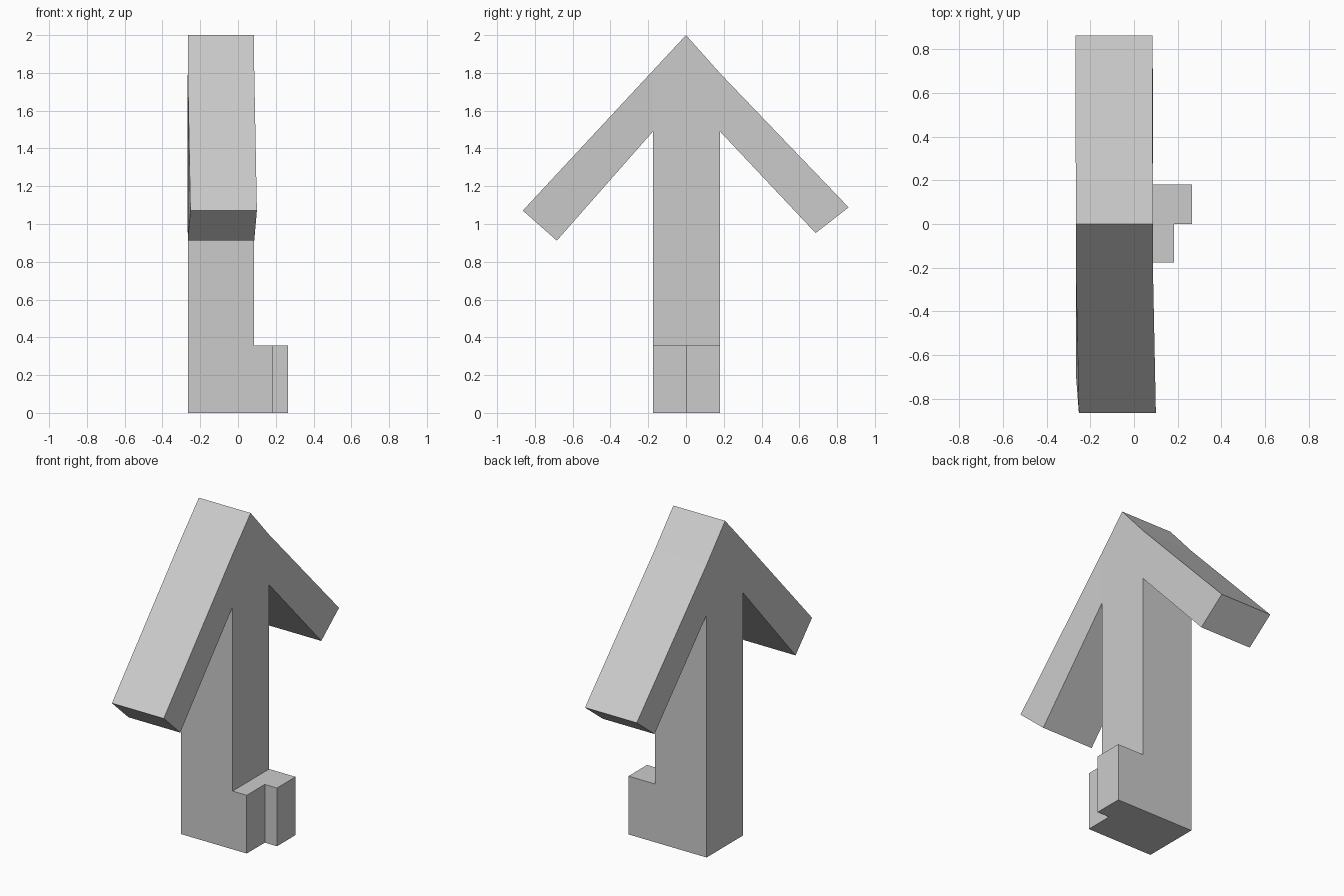
import bpy, bmesh
from mathutils import Vector

if "Cube" in bpy.data.objects:
    bpy.data.objects.remove(bpy.data.objects["Cube"])


def make_prism(name, points, faces, offset):
    """Extrude a flat set of connected faces along offset into a closed solid."""
    bm = bmesh.new()
    verts = [bm.verts.new(p) for p in points]
    flat = [bm.faces.new([verts[i] for i in f]) for f in faces]
    new = bmesh.ops.extrude_face_region(bm, geom=flat, use_keep_orig=True)["geom"]
    moved = [g for g in new if isinstance(g, bmesh.types.BMVert)]
    bmesh.ops.translate(bm, verts=moved, vec=Vector(offset))
    bmesh.ops.recalc_face_normals(bm, faces=bm.faces)
    mesh = bpy.data.meshes.new(name)
    bm.to_mesh(mesh)
    bm.free()
    obj = bpy.data.objects.new(name, mesh)
    bpy.context.collection.objects.link(obj)
    return obj


BACK, THICK = -0.266, 0.352

# Arrow: post plus two slanted arms; the arm ends are slightly skewed in x
arrow_points = [
    (BACK, -0.175, 0), (BACK, 0.18, 0),                    # post foot
    (BACK, 0.18, 1.49), (BACK, 0.18, 1.798),               # right arm root
    (BACK, 0, 2),                                          # tip
    (BACK, -0.175, 1.812), (BACK, -0.175, 1.49),           # left arm root
    (BACK, 0.686, 0.952), (-0.268, 0.861, 1.088),          # right arm end
    (-0.252, -0.864, 1.071), (BACK, -0.684, 0.912),        # left arm end
]
arrow_faces = [
    (0, 1, 2, 3, 4, 5, 6),   # post and tip
    (2, 7, 8, 3),            # right arm
    (5, 9, 10, 6),           # left arm
]
make_prism("arrow", arrow_points, arrow_faces, (THICK, 0, 0))

# Stepped foot block against the post
front = BACK + THICK
foot_points = [(front, -0.175, 0), (0.182, -0.175, 0), (0.182, 0, 0),
               (0.265, 0, 0), (0.265, 0.18, 0), (front, 0.18, 0)]
make_prism("stepped_foot", foot_points, [range(6)], (0, 0, 0.358))
